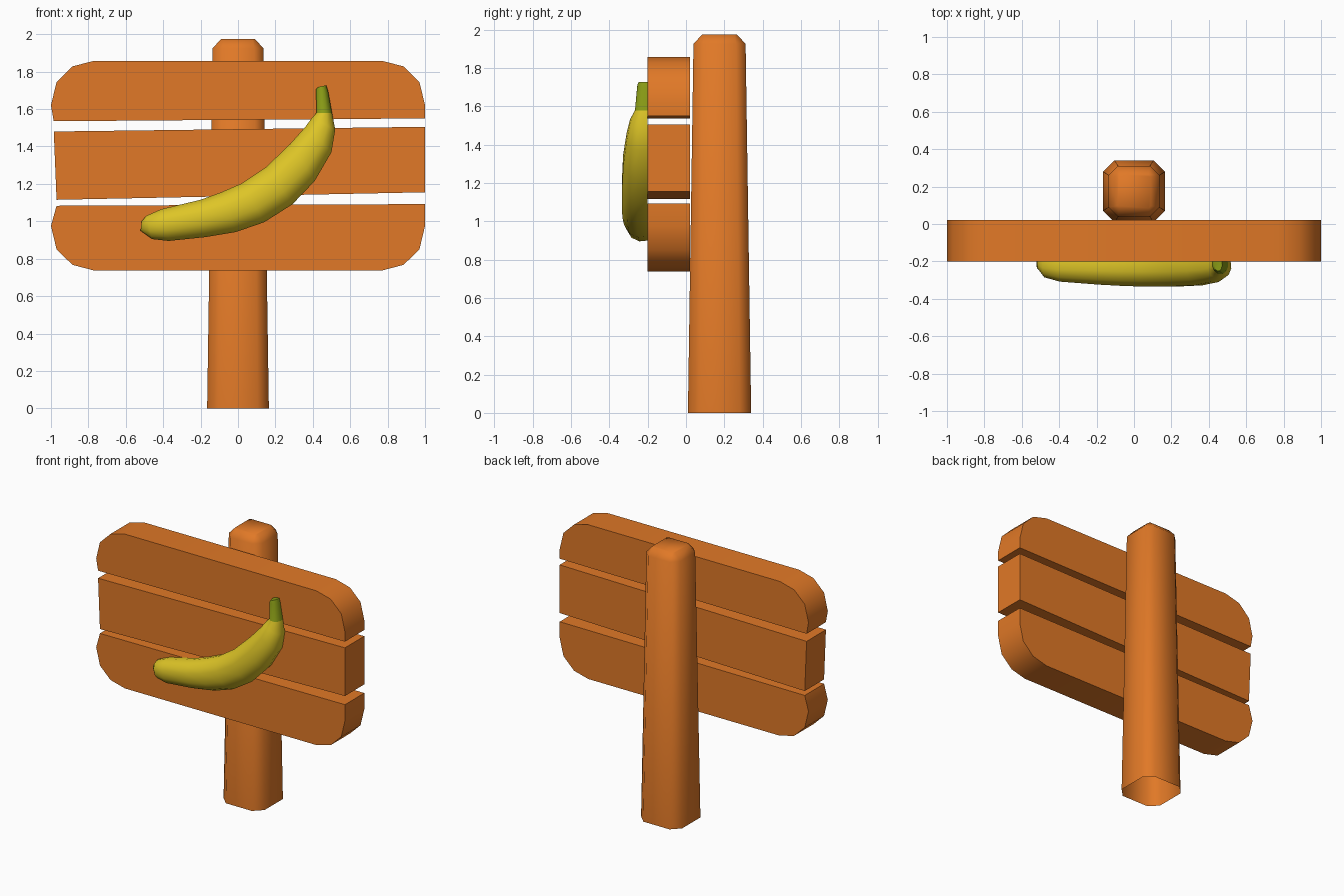
import bpy, bmesh, math
from mathutils import Vector

if "Cube" in bpy.data.objects:
    bpy.data.objects.remove(bpy.data.objects["Cube"])


def material(name, rgb):
    m = bpy.data.materials.new(name)
    m.diffuse_color = (*rgb, 1)
    m.use_nodes = True
    m.node_tree.nodes["Principled BSDF"].inputs["Base Color"].default_value = m.diffuse_color
    return m


wood = material("orange wood", (0.75, 0.19, 0.02))
yellow = material("banana yellow", (0.73, 0.56, 0.02))
green = material("stem green", (0.25, 0.33, 0.008))


def loft(name, rings, mats, cap_start=True, cap_end=True, angle=50, rule=None):
    """Skin a list of closed rings, capping the ends if asked."""
    bm = bmesh.new()
    loops = [[bm.verts.new(p) for p in ring] for ring in rings]
    n = len(loops[0])
    for i, (a, b) in enumerate(zip(loops, loops[1:])):
        for k in range(n):
            j = (k + 1) % n
            f = bm.faces.new((a[k], a[j], b[j], b[k]))
            f.material_index = rule(i) if rule else 0
    if cap_start:
        bm.faces.new(loops[0][::-1])
    if cap_end:
        f = bm.faces.new(loops[-1])
        f.material_index = rule(len(rings)) if rule else 0
    bmesh.ops.recalc_face_normals(bm, faces=bm.faces)
    me = bpy.data.meshes.new(name)
    bm.to_mesh(me)
    bm.free()
    ob = bpy.data.objects.new(name, me)
    bpy.context.collection.objects.link(ob)
    for m in mats:
        me.materials.append(m)
    bpy.ops.object.select_all(action='DESELECT')
    ob.select_set(True)
    bpy.context.view_layer.objects.active = ob
    bpy.ops.object.shade_smooth_by_angle(angle=math.radians(angle))
    return ob


# Post: tapered square with cut corners, open underneath
def post_ring(z, h, c):
    d = h - c
    pts = [(h, -d), (h, d), (d, h), (-d, h), (-h, d), (-h, -d), (-d, -h), (d, -h)]
    return [(x, y + 0.175, z) for x, y in pts]


loft("post", [post_ring(0, .165, .06), post_ring(1.925, .136, .05),
              post_ring(1.975, .09, .012)], [wood], cap_start=False)


# Boards: front outlines pushed through the thickness
def board(name, outline):
    loft(name, [[(x, y, z) for x, z in outline] for y in (-0.2, 0.022)], [wood], angle=40)


corner = [(1, 0), (.97, .125), (.885, .208), (.77, .238)]
top_arc = [(x, 1.62 + d) for x, d in corner]
low_arc = [(x, .975 - d) for x, d in corner]


def mirrored(arc):
    return [(-x, z) for x, z in reversed(arc)]


board("top_board", [(1, 1.55)] + top_arc + mirrored(top_arc) + [(-.985, 1.535)])
board("middle_board", [(-.97, 1.115), (1, 1.155), (1, 1.505), (-.985, 1.48)])
board("bottom_board", [(1, 1.092)] + low_arc + mirrored(low_arc) + [(-.97, 1.083)])

# Banana: stations of (upper edge, lower edge, depth), half-round section
stations = [
    ((-.515, 1.0), (-.521, .95), .035), ((-.49, 1.03), (-.46, .905), .085),
    ((-.41, 1.065), (-.37, .895), .108), ((-.2, 1.115), (-.17, .916), .124),
    ((-.09, 1.155), (-.01, .943), .131), ((.02, 1.203), (.14, .995), .135),
    ((.15, 1.29), (.29, 1.09), .134), ((.28, 1.415), (.41, 1.215), .128),
    ((.36, 1.505), (.5, 1.37), .11), ((.395, 1.553), (.52, 1.49), .092),
    ((.42, 1.58), (.503, 1.578), .066), ((.417, 1.705), (.482, 1.695), .055),
    ((.428, 1.718), (.472, 1.727), .05)]
section = [(-.95, 0), (-1, .4), (-.78, .78), (-.32, 1), (.32, 1), (.78, .78), (1, .4), (.95, 0)]


def banana_ring(up, low, depth):
    u, l = Vector(up), Vector(low)
    ring = []
    for s, d in section:
        p = (u + l) / 2 + (l - u) / 2 * s
        ring.append((p.x, -0.2 - depth * d, p.y))
    return ring


loft("banana", [banana_ring(*s) for s in stations], [yellow, green],
     angle=50, rule=lambda i: 1 if i >= 10 else 0)
